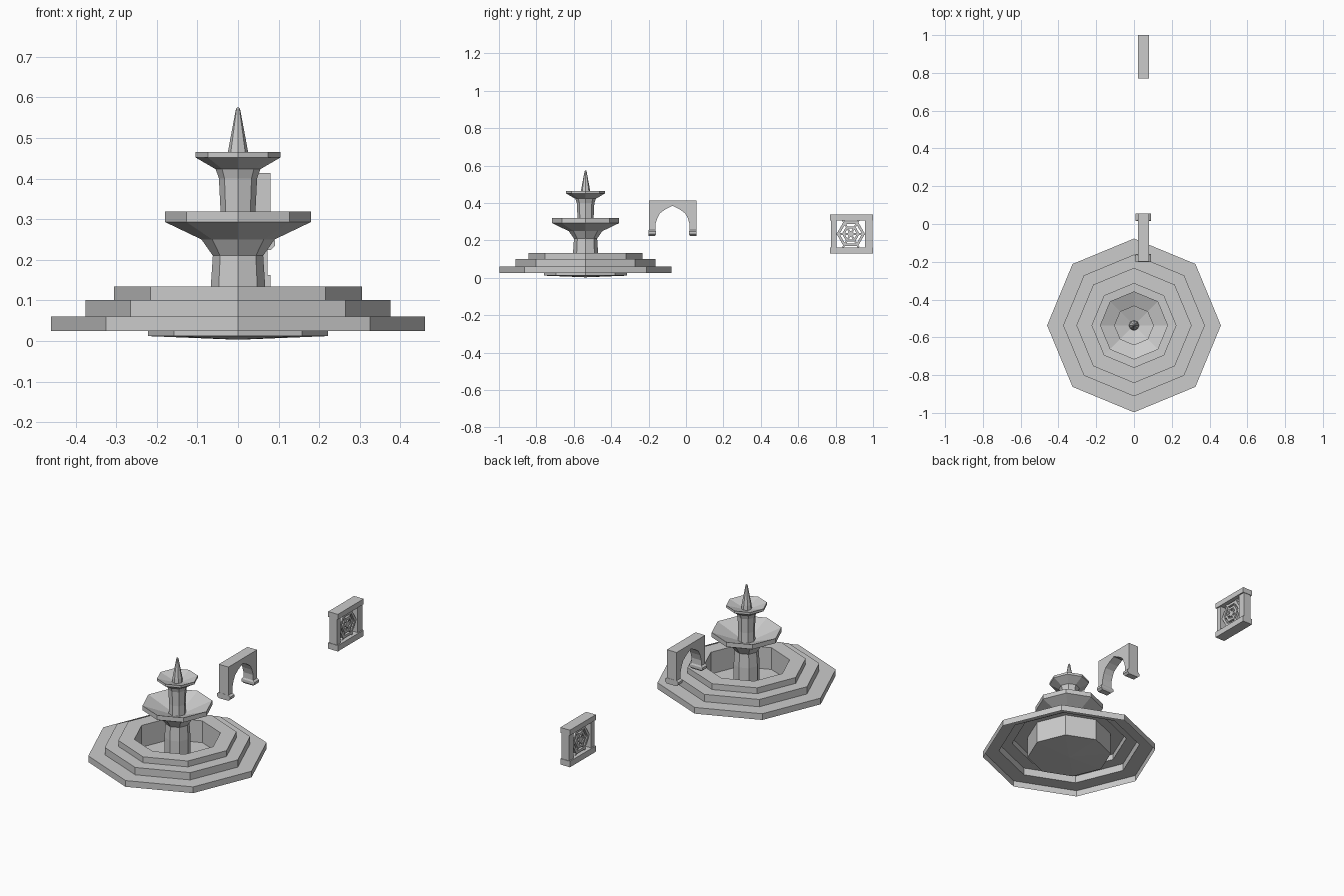
import bpy, bmesh
from math import sin, cos, pi

if "Cube" in bpy.data.objects:
    bpy.data.objects.remove(bpy.data.objects["Cube"])

FY = -0.537          # fountain centre in y


def finish(name, bm):
    me = bpy.data.meshes.new(name)
    bm.to_mesh(me)
    bm.free()
    ob = bpy.data.objects.new(name, me)
    bpy.context.collection.objects.link(ob)
    return ob


def lathe(name, profile, n=8):
    """Revolve (radius, z) points around the fountain axis, corners on the axes."""
    bm = bmesh.new()
    rings = []
    for r, z in profile:
        if r == 0:
            rings.append([bm.verts.new((0, FY, z))] * n)
        else:
            rings.append([bm.verts.new((r * cos(2 * pi * i / n), FY + r * sin(2 * pi * i / n), z))
                          for i in range(n)])
    for a, b in zip(rings, rings[1:]):
        for i in range(n):
            j = (i + 1) % n
            bm.faces.new(list(dict.fromkeys((a[i], a[j], b[j], b[i]))))
    return finish(name, bm)


def slab(name, outline, x0, x1):
    """Extrude a (y, z) outline from x0 to x1."""
    bm = bmesh.new()
    f = bm.faces.new([bm.verts.new((x0, y, z)) for y, z in outline])
    ext = bmesh.ops.extrude_face_region(bm, geom=[f])
    for v in ext['geom']:
        if isinstance(v, bmesh.types.BMVert):
            v.co.x = x1
    bmesh.ops.recalc_face_normals(bm, faces=bm.faces)
    return finish(name, bm)


def box(name, x0, x1, y0, y1, z0, z1):
    return slab(name, [(y0, z0), (y1, z0), (y1, z1), (y0, z1)], x0, x1)


def hex_ring(name, cy, cz, ro, ri, x0, x1):
    """Flat hexagonal ring facing x; ri = 0 makes a solid plate."""
    pt = lambda r, i: (cy + r * cos(pi / 3 * i), cz + r * sin(pi / 3 * i))
    if ri == 0:
        return slab(name, [pt(ro, i) for i in range(6)], x0, x1)
    bm = bmesh.new()
    rings = [[bm.verts.new((x, *pt(r, i))) for i in range(6)]
             for r, x in ((ro, x0), (ro, x1), (ri, x1), (ri, x0))]
    for a, b in zip(rings, rings[1:] + rings[:1]):
        for i in range(6):
            j = (i + 1) % 6
            bm.faces.new((a[i], a[j], b[j], b[i]))
    bmesh.ops.recalc_face_normals(bm, faces=bm.faces)
    return finish(name, bm)


# Fountain: stepped plinth shell with sunken basin
lathe("stepped_basin", [(.46, .025), (.46, .06), (.375, .06), (.375, .101), (.305, .101),
                        (.305, .134), (.222, .134), (.222, .012), (0, .003)])

# Fountain: pedestal and two hollow bowls
lathe("pedestal_bowls", [(.067, .01), (.067, .134), (.062, .21), (.09, .25), (.18, .293),
                         (.18, .319), (.045, .265), (.043, .32), (.047, .40), (.055, .423),
                         (.105, .452), (.105, .465), (.026, .44)])

# Fountain: finial spike
lathe("spike", [(.027, .44), (.025, .465), (.005, .572), (0, .577)])

# Arch: pointed opening cut in a block
AC = -.072
half = [(.092, .25), (.092, .285), (.082, .318), (.068, .345), (.04, .365)]
outline = [(AC - .127, .25), (AC - .127, .413), (AC + .127, .413), (AC + .127, .25)]
outline += [(AC + d, z) for d, z in half] + [(AC, .385)]
outline += [(AC - d, z) for d, z in reversed(half)]
slab("arch", outline, .02, .08)

# Arch: corbel pads with tapered undersides
for side, name in ((-1, "front"), (1, "back")):
    bm = bmesh.new()
    rings = []
    for dx, d0, z in ((.030, .094, .224), (.041, .088, .234), (.041, .088, .247), (.030, .092, .255)):
        rings.append([bm.verts.new((.05 + sx * dx, AC + side * d, z))
                      for sx, d in ((-1, d0), (1, d0), (1, .128), (-1, .128))])
    for a, b in zip(rings, rings[1:]):
        for i in range(4):
            j = (i + 1) % 4
            bm.faces.new((a[i], a[j], b[j], b[i]))
    bm.faces.new(rings[0])
    bm.faces.new(rings[-1])
    bmesh.ops.recalc_face_normals(bm, faces=bm.faces)
    finish(name + "_corbel", bm)

# Screen panel: rails and posts
PY, PZ = .885, .235
box("bottom_rail", .02, .08, .771, 1.0, .13, .163)
box("top_rail", .02, .08, .771, 1.0, .308, .338)
box("left_post", .027, .073, .774, .805, .163, .308)
box("right_post", .027, .073, .957, .997, .163, .308)

# Screen panel: hexagonal lattice
LY = .881
hex_ring("outer_hexagon", LY, PZ, .076, .06, .036, .064)
hex_ring("middle_hexagon", LY, PZ, .047, .033, .036, .064)
hex_ring("centre_hexagon", LY, PZ, .018, 0, .036, .064)
for k in range(6):
    a = pi / 3 * k
    reach = .076 if k % 3 == 0 else .084
    c, s, w = cos(a), sin(a), .005
    slab("lattice_spoke", [(LY + r * c - t * s, PZ + r * s + t * c)
                           for r, t in ((.014, -w), (reach, -w), (reach, w), (.014, w))], .038, .062)
